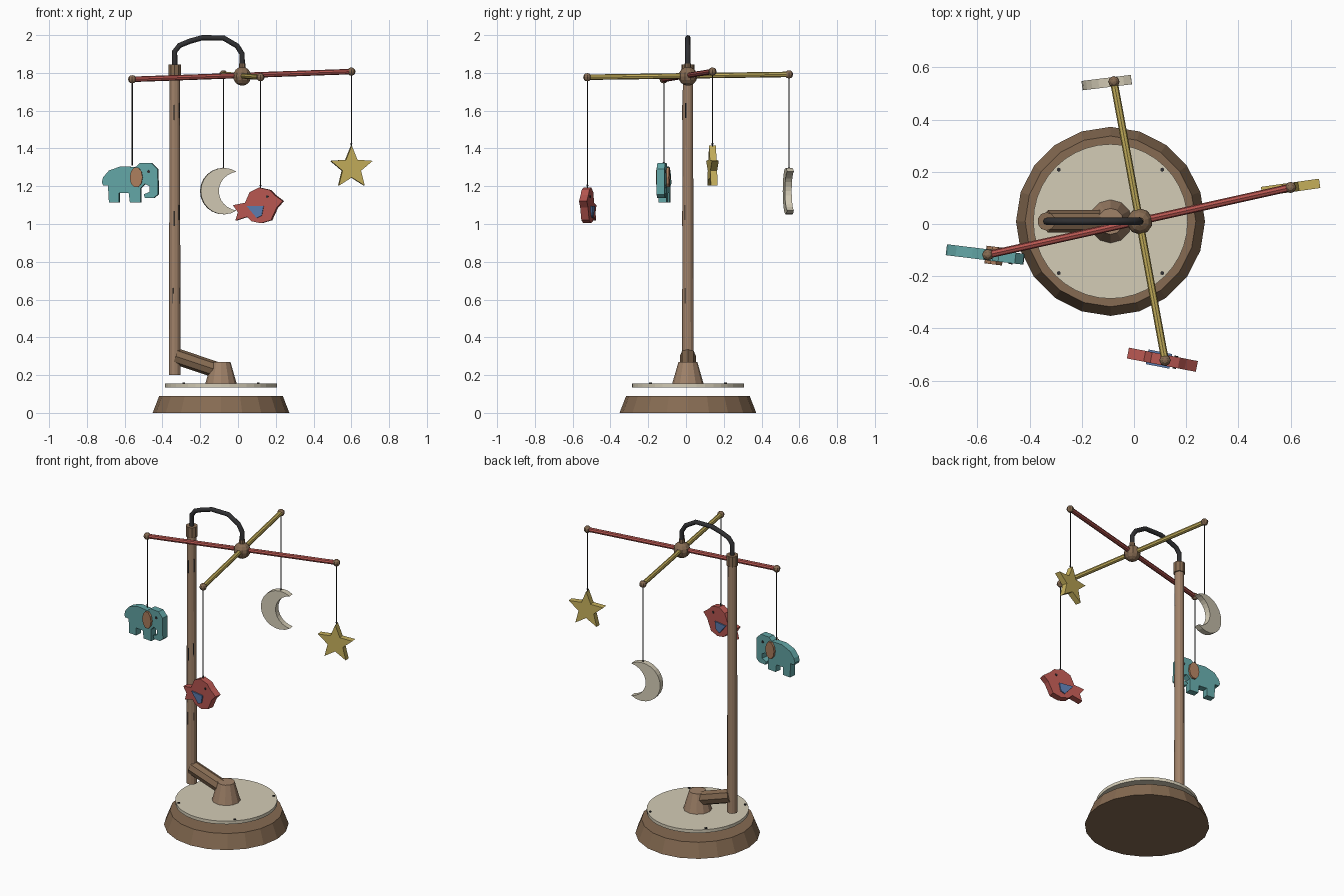
import bpy, bmesh, math
from mathutils import Vector, Matrix

if "Cube" in bpy.data.objects:
    bpy.data.objects.remove(bpy.data.objects["Cube"])


def material(name, *rgb):
    lin = [((c / 255 + 0.055) / 1.055) ** 2.4 for c in rgb] + [1]
    m = bpy.data.materials.new(name)
    m.use_nodes = True
    m.diffuse_color = lin
    m.node_tree.nodes["Principled BSDF"].inputs["Base Color"].default_value = lin
    return m


WOOD = material("light wood", 160, 130, 105)
DARK = material("dark wood", 134, 107, 82)
CREAM = material("cream", 212, 204, 182)
TEAL = material("teal", 98, 165, 165)
RED = material("red", 182, 86, 80)
YELLOW = material("yellow", 198, 176, 92)
BLUE = material("blue", 90, 122, 172)
BLACK = material("black", 48, 48, 50)
EAR = material("ear tan", 172, 126, 94)


def finish(name, bm, mat):
    bmesh.ops.recalc_face_normals(bm, faces=bm.faces)
    me = bpy.data.meshes.new(name)
    bm.to_mesh(me)
    bm.free()
    me.materials.append(mat)
    ob = bpy.data.objects.new(name, me)
    bpy.context.collection.objects.link(ob)
    return ob


def rod(name, a, b, r1, mat, r2=None, sides=8):
    """Cylinder or cone from point a to point b."""
    a, b = Vector(a), Vector(b)
    d = b - a
    turn = d.to_track_quat('Z', 'Y').to_matrix().to_4x4()
    bm = bmesh.new()
    bmesh.ops.create_cone(bm, cap_ends=True, segments=sides, radius1=r1,
                          radius2=r1 if r2 is None else r2, depth=d.length,
                          matrix=Matrix.Translation((a + b) / 2) @ turn)
    return finish(name, bm, mat)


def ball(name, p, r, mat, sides=8):
    bm = bmesh.new()
    bmesh.ops.create_uvsphere(bm, u_segments=sides, v_segments=sides - 2, radius=r,
                              matrix=Matrix.Translation(p))
    return finish(name, bm, mat)


def plate(name, points, thick, mat, origin, angle, offset=0):
    """Extruded x-z outline, turned about the string it hangs from."""
    bm = bmesh.new()
    face = bm.faces.new([bm.verts.new((x, offset - thick / 2, z)) for x, z in points])
    out = bmesh.ops.extrude_face_region(bm, geom=[face])["geom"]
    verts = [v for v in out if isinstance(v, bmesh.types.BMVert)]
    bmesh.ops.translate(bm, verts=verts, vec=(0, thick, 0))
    ob = finish(name, bm, mat)
    ob.location = (origin[0], origin[1], 0)
    ob.rotation_euler.z = math.radians(angle)
    return ob


def ring(cx, cz, rx, rz, n, start=0.0, end=360.0):
    step = (end - start) / n
    return [(cx + rx * math.cos(math.radians(start + step * i)),
             cz + rz * math.sin(math.radians(start + step * i))) for i in range(n)]


# Base, floating top disc and its pegs
BX, Y = -0.09, 0.01
rod("base", (BX, Y, 0), (BX, Y, 0.09), 0.362, DARK, 0.327, 20)
rod("base_disc", (BX, Y, 0.135), (BX, Y, 0.155), 0.296, CREAM, sides=40)
for i in range(4):
    a = math.radians(45 + 90 * i)
    x, y = BX + 0.28 * math.cos(a), Y + 0.28 * math.sin(a)
    rod("disc_peg", (x, y, 0.15), (x, y, 0.16), 0.008, BLACK, sides=6)

# Socket, slanted arm, post and collar
PX = -0.335
rod("socket", (BX, Y, 0.155), (BX, Y, 0.27), 0.083, WOOD, 0.05, 12)
rod("arm", (-0.33, Y, 0.30), (-0.11, Y, 0.226), 0.043, DARK)
rod("post", (PX, Y, 0.2), (PX, Y, 1.79), 0.031, WOOD, 0.027, 12)
rod("post_collar", (PX, Y, 1.78), (PX, Y, 1.845), 0.035, DARK, sides=10)
for z, turn in ((0.62, 250), (1.03, 265), (1.59, 262), (0.62, 330), (1.06, 325), (1.6, 335)):
    a = math.radians(turn)
    x, y = PX + 0.027 * math.cos(a), Y + 0.027 * math.sin(a)
    rod("grain_mark", (x, y, z - 0.04), (x, y, z + 0.04), 0.0035, BLACK, sides=5)

# Bent hanger tube
path = [(PX, 1.84), (PX, 1.913), (-0.31, 1.945), (-0.257, 1.967), (-0.19, 1.986),
        (-0.077, 1.985), (-0.005, 1.943), (0.022, 1.9), (0.022, 1.84)]
curve = bpy.data.curves.new("hanger_tube", 'CURVE')
curve.dimensions = '3D'
curve.bevel_depth = 0.014
curve.bevel_resolution = 2
curve.use_fill_caps = True
spline = curve.splines.new('POLY')
spline.points.add(len(path) - 1)
for p, (x, z) in zip(spline.points, path):
    p.co = (x, Y, z, 1)
curve.materials.append(BLACK)
tube = bpy.data.objects.new("hanger_tube", curve)
bpy.context.collection.objects.link(tube)

# Hub and crossed rods
rod("hub_neck", (0.022, Y, 1.81), (0.022, Y, 1.85), 0.017, DARK)
ball("hub", (0.022, Y, 1.782), 0.05, DARK, 10)
ends = {"elephant": (-0.56, -0.118, 1.766), "star": (0.6, 0.14, 1.807),
        "moon": (-0.077, 0.545, 1.792), "bird": (0.119, -0.522, 1.777)}
rod("red_rod", ends["elephant"], ends["star"], 0.0145, RED)
rod("yellow_rod", ends["moon"], ends["bird"], 0.0145, YELLOW)
for (name, p), low in zip(ends.items(), (1.31, 1.41, 1.28, 1.19)):
    ball(name + "_rod_end", p, 0.022, DARK)
    rod(name + "_string", p, (p[0], p[1], low), 0.003, BLACK, sides=5)
    ball(name + "_bead", (p[0], p[1], low + 0.014), 0.006, BLACK, 6)

# Elephant
E = ends["elephant"]
outline = [(-.16, 1.22), (-.153, 1.247), (-.122, 1.283), (-.06, 1.305), (.02, 1.302),
           (.042, 1.322), (.106, 1.322), (.138, 1.29), (.14, 1.157), (.116, 1.137),
           (.07, 1.137), (.064, 1.157), (.095, 1.17), (.095, 1.2), (.069, 1.212),
           (.048, 1.19), (.048, 1.115), (-.01, 1.115), (-.016, 1.163), (-.069, 1.163),
           (-.069, 1.115), (-.122, 1.115), (-.127, 1.205), (-.153, 1.205)]
plate("elephant_body", outline, 0.042, TEAL, E, -7)
for s in (-1, 1):
    plate("elephant_ear", ring(0.025, 1.247, 0.034, 0.055, 10), 0.014, EAR, E, -7, s * 0.027)
    plate("elephant_eye", ring(0.09, 1.277, 0.008, 0.008, 8), 0.006, BLACK, E, -7, s * 0.022)

# Bird
B = ends["bird"]
outline = [(.124, 1.121), (.08, 1.153), (.054, 1.18), (-.005, 1.193), (-.054, 1.169),
           (-.08, 1.112), (-.145, 1.1), (-.118, 1.062), (-.132, 1.018), (-.068, 1.038),
           (-.045, 1.015), (.005, 1.004), (.06, 1.02), (.092, 1.088)]
plate("bird_body", outline, 0.042, RED, B, -11)
wing = [(-.07, 1.095), (.022, 1.095), (.012, 1.045), (-.015, 1.032)]
for s in (-1, 1):
    plate("bird_wing", wing, 0.009, BLUE, B, -11, s * 0.024)
    plate("bird_eye", ring(0.04, 1.145, 0.007, 0.007, 8), 0.006, BLACK, B, -11, s * 0.022)

# Crescent moon: outer arc, then inner arc back
cz = 1.174
moon = ring(0, cz, 0.123, 0.123, 16, 57, 303)
moon += ring(0.085, cz, 0.112, 0.104, 12, 261, 99)
plate("moon", moon, 0.036, CREAM, ends["moon"], 7)

# Five-pointed star
star = []
for i in range(10):
    a, r = math.radians(90 + 36 * i), (0.118, 0.052)[i % 2]
    star.append((r * math.cos(a), 1.298 + r * math.sin(a)))
plate("star", star, 0.036, YELLOW, ends["star"], 8)
